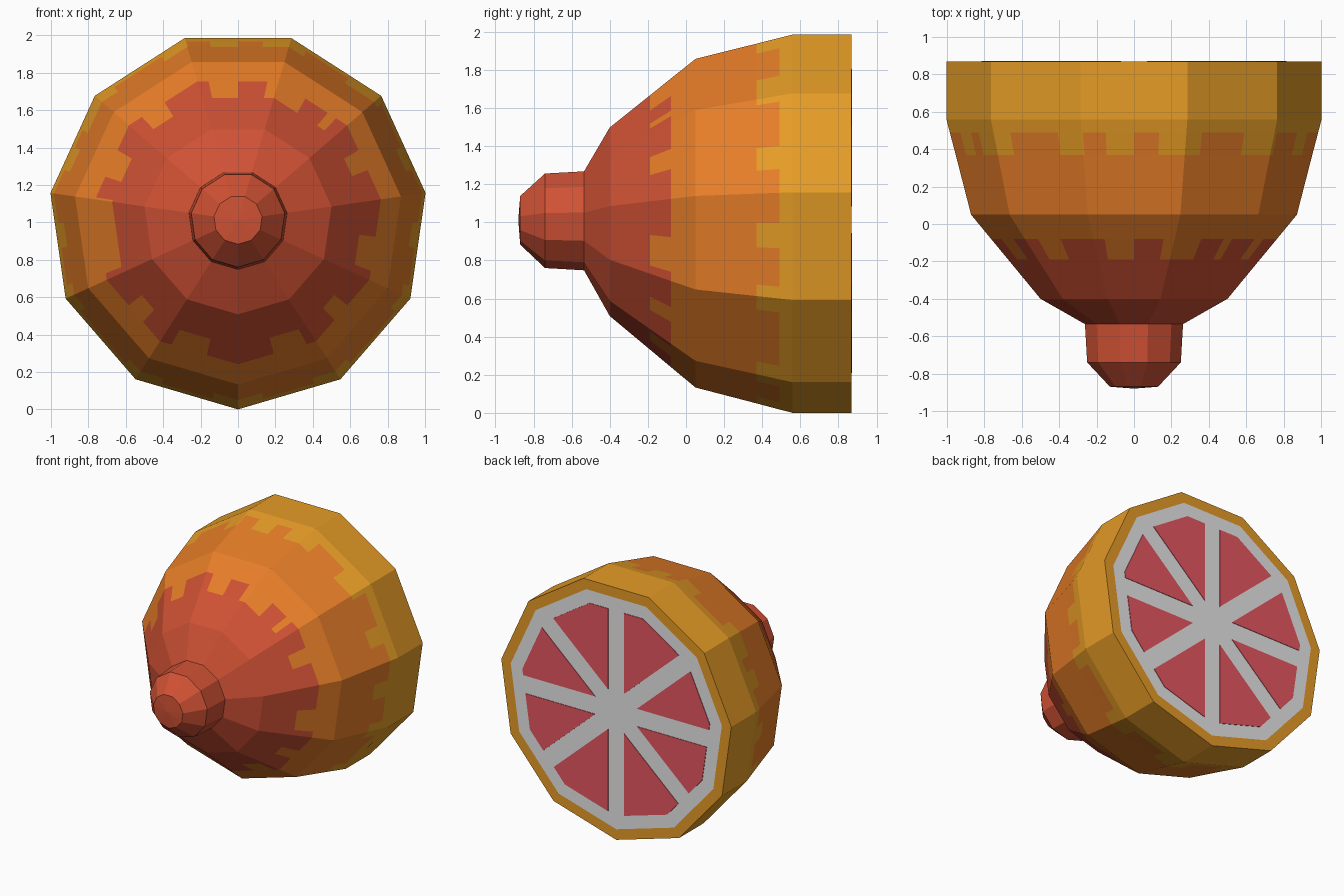
import bpy, bmesh, math
from mathutils import Vector

if "Cube" in bpy.data.objects:
    bpy.data.objects.remove(bpy.data.objects["Cube"])

SIDES = 11
STEP = 360 / SIDES
CZ = 1.013          # height of the fruit's axis
BACK = 0.868        # y of the cut face


def mat(name, srgb):
    m = bpy.data.materials.new(name)
    lin = [((c / 255 + 0.055) / 1.055) ** 2.4 for c in srgb]
    m.diffuse_color = (*lin, 1)
    m.use_nodes = True
    m.node_tree.nodes["Principled BSDF"].inputs["Base Color"].default_value = m.diffuse_color
    return m


RED = mat("red_peel", (207, 81, 52))
ORANGE = mat("orange_peel", (232, 126, 40))
YELLOW = mat("yellow_peel", (230, 156, 38))
PITH = mat("white_pith", (232, 232, 232))
FLESH = mat("pink_flesh", (230, 86, 97))


def point(a, radius, y):
    """Point on the 11-sided outline; a in degrees from the top, toward +x."""
    t = (a + STEP / 2) % STEP - STEP / 2
    r = radius * math.cos(math.pi / SIDES) / math.cos(math.radians(t))
    return Vector((r * math.sin(math.radians(a)), y, CZ + r * math.cos(math.radians(a))))


def finish(bm, name, mats):
    me = bpy.data.meshes.new(name)
    bm.to_mesh(me)
    bm.free()
    for m in mats:
        me.materials.append(m)
    ob = bpy.data.objects.new(name, me)
    bpy.context.collection.objects.link(ob)
    return ob


def lathe(name, profile, angles, mats, rule):
    """Sweep (y, radius) profile round the axis; rule(ring, angle) gives the colour."""
    bm = bmesh.new()
    rings = [[bm.verts.new(point(a, r, y)) for a in angles] for y, r in profile]
    n = len(angles)
    for i in range(len(rings) - 1):
        for j in range(n):
            k = (j + 1) % n
            f = bm.faces.new((rings[i][j], rings[i][k], rings[i + 1][k], rings[i + 1][j]))
            end = angles[k] + (360 if k == 0 else 0)
            f.material_index = rule(i, ((angles[j] + end) / 2) % 360)
    bmesh.ops.remove_doubles(bm, verts=bm.verts, dist=0.0001)
    bmesh.ops.recalc_face_normals(bm, faces=bm.faces)
    return finish(bm, name, mats)


# Angular spans of the jagged colour edges
RED_TEETH = [(0, 12), (29, 40), (44, 60), (69, 97), (111, 128), (136, 151), (165, 193),
             (208, 223), (232, 248), (279, 288), (300, 317), (328, 348)]
YELLOW_TEETH = [(8, 22), (38, 51), (66, 74), (91, 99), (111, 120), (142, 155), (172, 188),
                (205, 218), (240, 249), (261, 269), (286, 294), (300, 317), (335, 344), (351, 360)]


def inside(a, spans):
    return any(lo < a < hi for lo, hi in spans)


def peel_rule(ring, a):
    if ring == 2:
        return 0 if inside(a, RED_TEETH) else 1
    if ring == 5:
        return 2 if inside(a, YELLOW_TEETH) else 1
    return [0, 0, 0, 1, 1, 1, 2, 2, 2, 3][ring]


# Fruit body: red, orange and yellow bands, then rind edge and pith on the cut face
corners = [STEP / 2 + k * STEP for k in range(SIDES)]
edges = [e % 360 for s in RED_TEETH + YELLOW_TEETH for e in s]
angles = sorted({round(a, 3) for a in corners + edges})
body_profile = [(-0.535, 0.265), (-0.40, 0.505), (-0.19, 0.68), (-0.08, 0.772), (0.05, 0.88),
                (0.37, 0.963), (0.49, 0.995), (0.56, 1.013), (BACK, 1.013), (BACK, 0.93), (BACK, 0)]
lathe("fruit_body", body_profile, angles, [RED, ORANGE, YELLOW, PITH], peel_rule)

# Stem nub at the front
lathe("stem_nub", [(-0.535, 0.265), (-0.74, 0.253), (-0.87, 0.13), (-0.88, 0)],
      corners, [RED], lambda i, a: 0)

# Flesh segments: thin plates trimmed by the white spokes
SPOKES = [0, 48, 90, 132, 180, 228, 270, 312, 360]
bm = bmesh.new()
for a1, a2 in zip(SPOKES, SPOKES[1:]):
    seg = bmesh.new()
    seg.faces.new([seg.verts.new(point(a, 0.825, BACK + 0.004)) for a in corners])
    for a, sign in ((a1, 1), (a2, -1)):
        r = math.radians(a)
        inward = Vector((math.cos(r), 0, -math.sin(r))) * sign
        bmesh.ops.bisect_plane(seg, geom=seg.verts[:] + seg.edges[:] + seg.faces[:],
                               plane_co=Vector((0, 0, CZ)) + inward * 0.07,
                               plane_no=inward, clear_inner=True)
    for f in seg.faces:
        top = [bm.verts.new(v.co) for v in f.verts]
        low = [bm.verts.new(v.co - Vector((0, 0.004, 0))) for v in f.verts]
        bm.faces.new(top)
        for i in range(len(top)):
            j = (i + 1) % len(top)
            bm.faces.new((top[j], top[i], low[i], low[j]))
    seg.free()
bmesh.ops.recalc_face_normals(bm, faces=bm.faces)
finish(bm, "flesh_segments", [FLESH])
